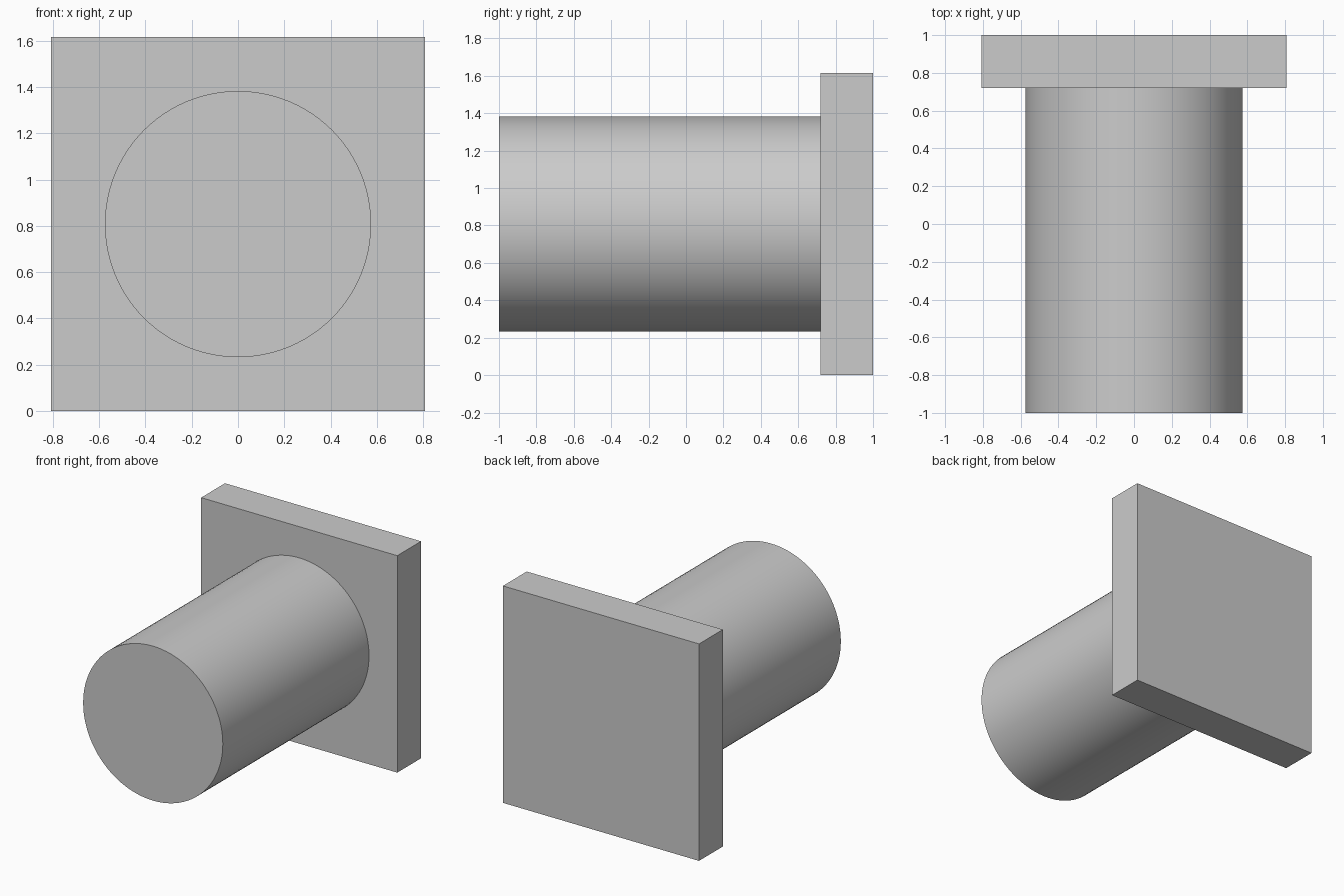
import bpy
import math

if "Cube" in bpy.data.objects:
    bpy.data.objects.remove(bpy.data.objects["Cube"], do_unlink=True)

PLATE_SIZE = 1.615
PLATE_FRONT = 0.72
BACK, FRONT = 1.0, -1.0
SHAFT_RADIUS = 0.575
CENTRE_Z = PLATE_SIZE / 2

# Single grey material
grey = bpy.data.materials.new("light_grey")
grey.use_nodes = True
colour = (0.6, 0.6, 0.6, 1)
grey.diffuse_color = colour
grey.node_tree.nodes["Principled BSDF"].inputs["Base Color"].default_value = colour


def finish(name):
    obj = bpy.context.object
    obj.name = name
    obj.data.materials.append(grey)
    return obj


# Square plate at the back
bpy.ops.mesh.primitive_cube_add(size=1, location=(0, (PLATE_FRONT + BACK) / 2, CENTRE_Z))
plate = finish("square_plate")
plate.scale = (PLATE_SIZE, BACK - PLATE_FRONT, PLATE_SIZE)
bpy.ops.object.transform_apply(location=False, rotation=False, scale=True)

# Round shaft reaching forward from the plate
bpy.ops.mesh.primitive_cylinder_add(
    vertices=96, radius=SHAFT_RADIUS, depth=PLATE_FRONT - FRONT,
    location=(0, (PLATE_FRONT + FRONT) / 2, CENTRE_Z), rotation=(math.pi / 2, 0, 0))
finish("round_shaft")
bpy.ops.object.shade_smooth_by_angle(angle=math.radians(30))
